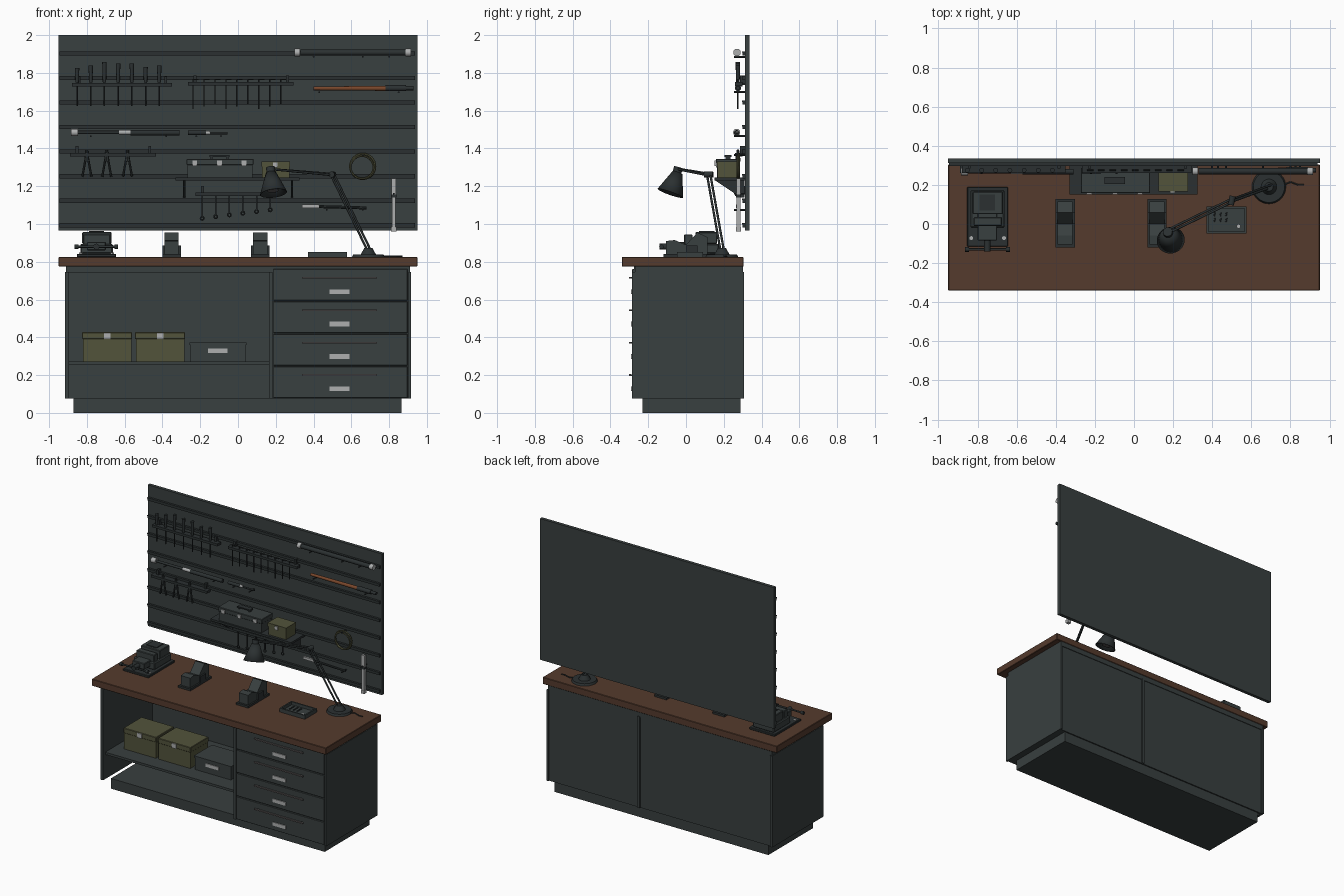
import bpy, bmesh, math
from mathutils import Vector

def mat(name, r, g, b):
    m = bpy.data.materials.new(name)
    m.diffuse_color = (r, g, b, 1)
    return m

BODY = mat("slate_paint", .040, .050, .050)
DARK = mat("dark_steel", .024, .030, .031)
WOOD = mat("brown_worktop", .090, .043, .026)
OLIVE = mat("olive_paint", .085, .087, .044)
LIGHT = mat("light_steel", .42, .43, .43)
GRIP = mat("orange_wood", .19, .062, .024)
PULL = mat("handle_steel", .11, .10, .10)

def finish(bm, name, m, smooth=False):
    bmesh.ops.recalc_face_normals(bm, faces=bm.faces)
    me = bpy.data.meshes.new(name)
    bm.to_mesh(me)
    bm.free()
    me.materials.append(m)
    if smooth:
        for p in me.polygons:
            p.use_smooth = True
        me.set_sharp_from_angle(angle=math.radians(35))
    ob = bpy.data.objects.new(name, me)
    bpy.context.collection.objects.link(ob)
    return ob

def box(name, x0, x1, y0, y1, z0, z1, m=BODY, bevel=0):
    bm = bmesh.new()
    bmesh.ops.create_cube(bm, size=1)
    for v in bm.verts:
        v.co = ((x0 + x1) / 2 + v.co.x * (x1 - x0), (y0 + y1) / 2 + v.co.y * (y1 - y0),
                (z0 + z1) / 2 + v.co.z * (z1 - z0))
    if bevel:
        bmesh.ops.bevel(bm, geom=bm.edges[:], offset=bevel, segments=1, affect='EDGES')
    return finish(bm, name, m)

def rod(name, a, b, r, m=DARK, r2=None, seg=16, caps=True):
    a, b = Vector(a), Vector(b)
    bm = bmesh.new()
    bmesh.ops.create_cone(bm, cap_ends=caps, segments=seg, radius1=r,
                          radius2=r if r2 is None else r2, depth=(b - a).length)
    q = Vector((0, 0, 1)).rotation_difference(b - a)
    for v in bm.verts:
        v.co = q @ v.co + (a + b) / 2
    return finish(bm, name, m, True)

def prism(name, x0, x1, yz, m=BODY):
    bm = bmesh.new()
    f = bm.faces.new([bm.verts.new((x0, y, z)) for y, z in yz])
    g = bmesh.ops.extrude_face_region(bm, geom=[f])["geom"]
    bmesh.ops.translate(bm, vec=(x1 - x0, 0, 0), verts=[v for v in g if isinstance(v, bmesh.types.BMVert)])
    return finish(bm, name, m)

def ring(name, c, R, r, m, seg=32):
    # ring lying in the wall plane
    bm = bmesh.new()
    grid = []
    for i in range(seg):
        t = math.tau * i / seg
        grid.append([bm.verts.new((c[0] + (R + r * math.cos(s)) * math.cos(t), c[1] + r * math.sin(s),
                                   c[2] + (R + r * math.cos(s)) * math.sin(t)))
                     for s in (math.tau * k / 6 for k in range(6))])
    for i in range(seg):
        p, q = grid[i], grid[(i + 1) % seg]
        for k in range(6):
            bm.faces.new((p[k], p[(k + 1) % 6], q[(k + 1) % 6], q[k]))
    return finish(bm, name, m, True)

# --- cabinet ---
box("worktop", -.95, .95, -.34, .305, .775, .825, WOOD, .003)
box("plinth", -.87, .865, -.23, .288, 0, .075)
for n, x0, x1 in (("left_side", -.915, -.895), ("divider", .163, .182), ("right_side", .902, .915)):
    box(n, x0, x1, -.285, .307, .075, .745)
box("top_frame", -.91, .91, -.27, .302, .74, .775)
box("front_apron", -.895, .902, -.275, -.26, .755, .775)
box("cabinet_back", -.895, .902, .285, .297, .075, .745)
box("open_shelf", -.895, .163, -.26, .285, .255, .272)
box("drawer_case", .182, .902, -.265, .285, .075, .755)

# drawers
for i in range(4):
    z = .08 + i * .1715
    box("drawer_front", .187, .898, -.285, -.264, z, z + .166, BODY, .002)
    hz = z + .12
    box("drawer_handle", .34, .735, -.302, -.292, hz - .004, hz + .005, PULL)
    for x in (.36, .71):
        box("handle_post", x, x + .012, -.293, -.284, hz - .004, hz + .004, DARK)
    box("drawer_label", .485, .59, -.291, -.285, z + .035, z + .06, LIGHT)

# storage boxes on the open shelf
for x in (-.825, -.545):
    box("storage_box", x + .004, x + .261, -.146, .056, .272, .40, OLIVE)
    box("storage_lid", x, x + .265, -.15, .06, .39, .427, OLIVE, .003)
    box("storage_latch", x + .115, x + .15, -.157, -.15, .39, .423, LIGHT)
box("low_box", -.252, .04, -.14, .06, .272, .36)
box("low_box_lid", -.257, .045, -.145, .065, .36, .373)
box("low_box_label", -.16, -.055, -.146, -.14, .318, .342, LIGHT)

# --- wall panel with rails ---
box("wall_panel", -.95, .95, .312, .336, .965, 2)
for i in range(8):
    z = .993 + i * .13
    box("panel_rail", -.945, .938, .300, .312, z - .011, z + .011, DARK)
    box("rail_lip", -.945, .938, .296, .302, z + .004, z + .011, DARK)

def rack(x0, x1, z):
    box("tool_rack", x0, x1, .26, .30, z - .009, z + .009, DARK)
    for x in (x0 + .03, x1 - .04):
        box("rack_clip", x, x + .015, .285, .312, z, z + .045, DARK)

def pegs(z, *xs):
    for x in xs:
        rod("support_peg", (x, .255, z), (x, .312, z), .005, seg=8)

Y = .275
# screwdrivers
rack(-.88, -.35, 1.737)
for i, t in enumerate((1.825, 1.84, 1.858, 1.85, 1.85, 1.83, 1.84)):
    x = -.852 + i * .0725
    rod("screwdriver_handle", (x, Y, 1.75), (x, Y, t), .009, DARK, .012, 12)
    rod("screwdriver_blade", (x, Y, 1.625), (x, Y, 1.75), .004, DARK, seg=8)
# hex keys
rack(-.265, .295, 1.742)
for i in range(9):
    x, b = -.238 + i * .058, 1.61 + (i % 3) * .012
    rod("key_stem", (x, Y, b), (x, Y, 1.765), .004, seg=6)
    rod("key_foot", (x - .003, Y, 1.765), (x + .03, Y, 1.765), .004, seg=6)
# long tube with pale ends
rod("long_tube", (.33, .27, 1.908), (.89, .27, 1.908), .016)
for x in (.30, .888):
    rod("tube_cap", (x, .27, 1.908), (x + .028, .27, 1.908), .02, LIGHT)
pegs(1.885, .4, .66, .80)
# wooden handled tool
rod("wood_handle", (.40, Y, 1.718), (.78, Y, 1.718), .010, GRIP, .013)
rod("wood_handle_ferrule", (.78, Y, 1.719), (.89, Y, 1.719), .016)
rod("wood_handle_tip", (.89, Y, 1.719), (.93, Y, 1.719), .011)
pegs(1.698, .43, .85)
# long and short ratchets
rod("ratchet_head", (-.885, .268, 1.485), (-.848, .268, 1.485), .019, LIGHT)
rod("ratchet_shaft", (-.848, .268, 1.485), (-.63, .268, 1.485), .009)
rod("ratchet_collar", (-.63, .268, 1.485), (-.57, .268, 1.485), .012, LIGHT)
rod("ratchet_grip", (-.57, .268, 1.483), (-.31, .268, 1.483), .014)
rod("short_grip", (-.265, .27, 1.483), (-.17, .27, 1.483), .012)
rod("short_collar", (-.17, .27, 1.483), (-.148, .27, 1.483), .009, LIGHT)
rod("short_shaft", (-.148, .27, 1.481), (-.055, .27, 1.481), .006)
pegs(1.465, -.78, -.38, -.22, -.09)
# pliers
rack(-.89, -.435, 1.367)
for x in (-.80, -.695, -.585):
    rod("plier_jaws", (x, Y, 1.33), (x, Y, 1.395), .015, DARK, .006, 8)
    for s in (-1, 1):
        rod("plier_leg", (x + s * .006, Y, 1.35), (x + s * .024, Y, 1.25), .006, seg=8)

# wall shelf and its boxes
box("wall_shelf", -.33, .325, .15, .312, 1.230, 1.245, DARK)
for x in (-.29, .28):
    prism("shelf_bracket", x, x + .012, [(.155, 1.23), (.31, 1.23), (.31, 1.14), (.29, 1.14)], DARK)
box("toolbox", -.267, .077, .163, .283, 1.245, 1.315)
box("toolbox_lid", -.272, .082, .158, .287, 1.312, 1.345, BODY, .003)
box("toolbox_handle", -.15, -.045, .205, .24, 1.356, 1.364, DARK)
for x in (-.145, -.06):
    box("toolbox_handle_post", x, x + .01, .21, .235, 1.345, 1.358, DARK)
for x in (-.23, -.098, .03):
    box("toolbox_latch", x - .012, x + .014, .151, .158, 1.308, 1.335, LIGHT)
box("small_box", .128, .272, .168, .275, 1.245, 1.31, OLIVE)
box("small_box_lid", .125, .275, .165, .278, 1.305, 1.332, OLIVE)
box("small_box_latch", .185, .21, .158, .165, 1.30, 1.325, LIGHT)
# coil of cord
ring("cord_coil", (.66, .28, 1.305), .066, .006, OLIVE)
ring("cord_coil_inner", (.657, .272, 1.30), .060, .005, OLIVE)
pegs(1.365, .66)
# spanners
rack(-.225, .225, 1.157)
for i in range(6):
    x, b = -.19 + i * .072, 1.03 + i * .009
    box("spanner_shaft", x - .004, x + .004, .271, .279, b + .01, 1.168, DARK)
    ring("spanner_ring", (x, Y, b), .009, .004, DARK, 12)
# caliper and level
box("caliper_body", .34, .43, .265, .28, 1.085, 1.103, LIGHT)
rod("caliper_bar", (.43, Y, 1.092), (.68, Y, 1.085), .008, seg=8)
pegs(1.075, .47, .66)
box("level_top", .812, .837, .268, .288, 1.155, 1.24, LIGHT)
box("level_band", .809, .840, .265, .29, 1.14, 1.155, DARK)
box("level_bar", .814, .835, .268, .288, .985, 1.14, LIGHT)
box("level_foot", .811, .838, .266, .29, .96, .985, LIGHT)
pegs(1.16, .825)

# --- bench vise ---
box("vise_base", -.853, -.645, -.115, .19, .825, .842, DARK, .003)
box("vise_body", -.835, -.663, -.02, .175, .842, .895, BODY, .006)
box("vise_slide", -.80, -.70, -.085, .13, .86, .905, BODY, .004)
box("vise_back_jaw", -.825, -.67, .05, .165, .895, .957, BODY, .004)
box("vise_front_jaw", -.82, -.675, -.01, .035, .885, .945, BODY, .004)
box("vise_anvil", -.79, -.71, .07, .15, .957, .963, DARK)
rod("vise_screw", (-.75, -.14, .88), (-.75, 0, .88), .016)
rod("vise_handle", (-.86, -.13, .88), (-.64, -.13, .88), .006)
for x in (-.855, -.645):
    rod("vise_knob", (x - .01, -.13, .88), (x + .01, -.13, .88), .012)
for x in (-.832, -.665):
    rod("vise_bolt", (x, -.072, .842), (x, -.072, .849), .011, LIGHT, seg=6)

# --- notched work stands ---
for x in (-.352, .118):
    box("stand_foot", x - .049, x + .049, -.12, .128, .825, .84, DARK)
    prism("stand_block", x - .038, x + .038, [(-.105, .84), (-.105, .91), (-.06, .915), (0, .89), (.06, .955),
                                            (.115, .93), (.115, .84)])
    box("stand_collar", x - .049, x + .049, .0, .06, .84, .885, DARK)

# --- parts tray ---
box("tray_floor", .37, .576, -.048, .09, .825, .831)
for a in ((.37, .576, -.048, -.038), (.37, .576, .08, .09), (.37, .38, -.038, .08), (.566, .576, -.038, .08)):
    box("tray_wall", *a, .831, .853)
for i in range(6):
    x, y = .41 + (i % 3) * .03, .01 + (i // 3) * .03
    rod("tray_screw", (x, y, .834), (x + .004, y + .02, .834), .004, seg=6)
rod("tray_nut", (.535, -.012, .831), (.535, -.012, .842), .012, LIGHT, seg=6)

# --- desk lamp ---
rod("lamp_base", (.69, .19, .825), (.69, .19, .839), .087, DARK, .08, 32)
rod("lamp_hub", (.69, .19, .839), (.69, .19, .872), .04, DARK, .022, 20)
for d in (-.009, .009):
    rod("lamp_lower_arm", (.69 + d, .19 + d, .868), (.50 + d, .12 + d, 1.262), .006)
    rod("lamp_upper_arm", (.50, .12 + d, 1.262 + d / 3), (.18, -.035 + d, 1.29), .006)
rod("lamp_elbow", (.495, .097, 1.262), (.505, .143, 1.262), .016)
rod("lamp_neck", (.172, -.04, 1.30), (.175, -.05, 1.265), .024)
shade = rod("lamp_shade", (.188, -.083, 1.163), (.174, -.045, 1.272), .072, DARK, .027, 32, False)
shade.modifiers.new("thickness", 'SOLIDIFY').thickness = .004
rod("lamp_bulb", (.186, -.078, 1.175), (.178, -.055, 1.25), .03, PULL, .015)
path = [(.765, .2, .83), (.80, .215, .83), (.84, .2, .83), (.87, .2, .83)]
for a, b in zip(path, path[1:]):
    rod("lamp_cord", a, b, .004, seg=8)
